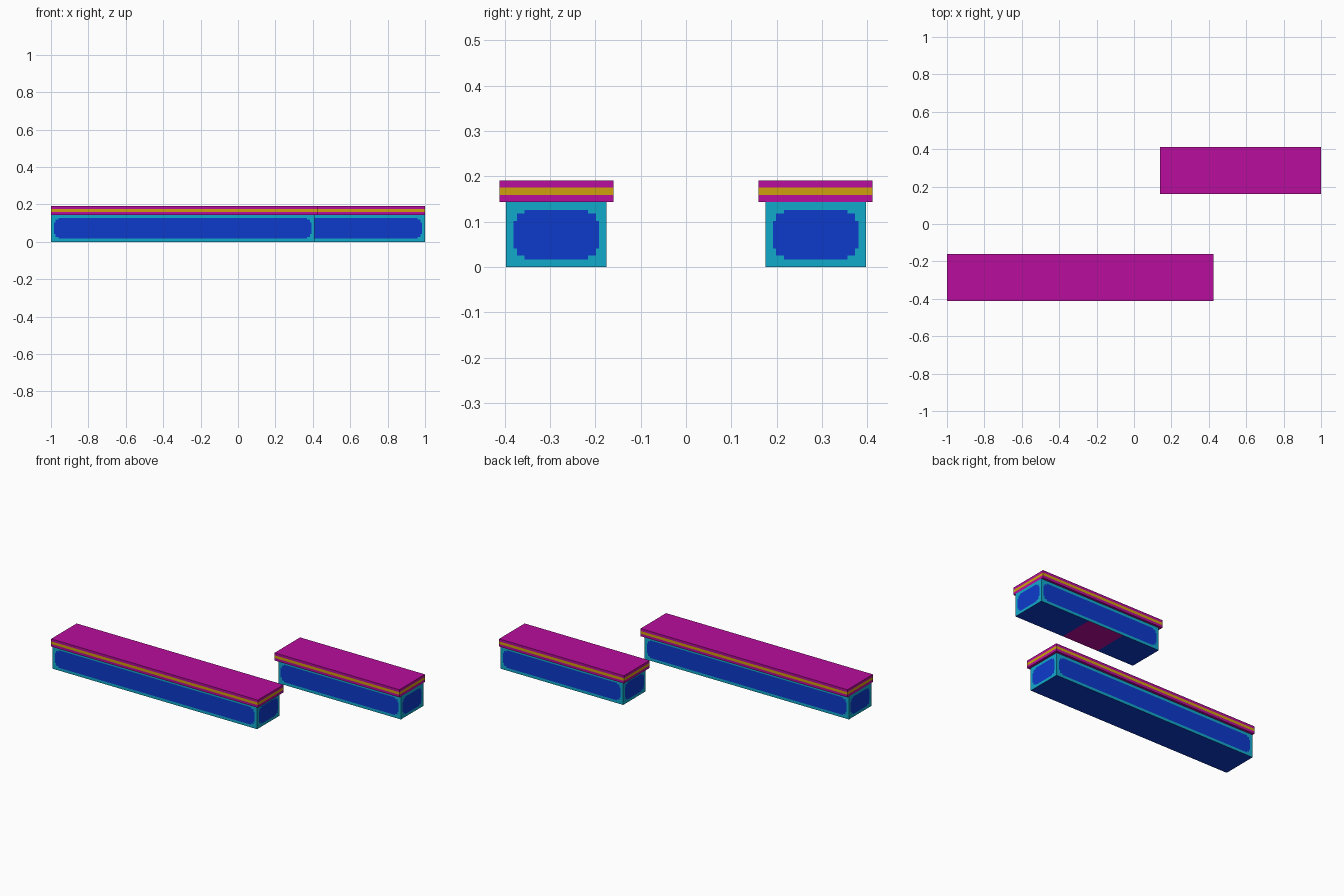
import bpy, bmesh
from mathutils import Vector

if "Cube" in bpy.data.objects:
    bpy.data.objects.remove(bpy.data.objects["Cube"])


def material(name, rgb):
    m = bpy.data.materials.new(name)
    m.diffuse_color = (*rgb, 1)
    m.use_nodes = True
    m.node_tree.nodes["Principled BSDF"].inputs["Base Color"].default_value = m.diffuse_color
    return m


CYAN = material("cyan frame", (0.006, 0.40, 0.60))
BLUE = material("deep blue panel", (0.004, 0.042, 0.60))
MAGENTA = material("magenta", (0.48, 0.004, 0.34))
GOLD = material("gold band", (0.62, 0.35, 0.004))

LID_Z, TOP_Z = 0.143, 0.191
MARGIN = 0.017
# stepped corner of a panel: (distance along, distance up) from its corner
STEPS = [(0, .024), (.007, .024), (.007, .008), (.024, .008), (.024, 0)]


def finish(bm, name, mats):
    bmesh.ops.remove_doubles(bm, verts=bm.verts, dist=1e-5)
    bmesh.ops.recalc_face_normals(bm, faces=bm.faces)
    me = bpy.data.meshes.new(name)
    bm.to_mesh(me)
    bm.free()
    for m in mats:
        me.materials.append(m)
    ob = bpy.data.objects.new(name, me)
    bpy.context.collection.objects.link(ob)


def panelled_side(bm, a, b, h):
    """Upright rectangle from a to b with a flush step-cornered panel."""
    a, b = Vector((*a, 0)), Vector((*b, 0))
    w, along = (b - a).length, (b - a).normalized()

    def vert(u, v):
        return bm.verts.new(a + along * u + Vector((0, 0, v)))

    corners, groups = [], []
    for fu, fv in ((0, 0), (1, 0), (1, 1), (0, 1)):
        corners.append(vert(fu * w, fv * h))
        pts = [(MARGIN + s, MARGIN + t) for s, t in STEPS]
        if fu != fv:
            pts.reverse()
        groups.append([vert(w - s if fu else s, h - t if fv else t) for s, t in pts])
    bm.faces.new([v for g in groups for v in g]).material_index = 1
    for i in range(4):
        j = (i + 1) % 4
        for p, q in zip(groups[i], groups[i][1:]):
            bm.faces.new((corners[i], q, p))
        bm.faces.new((corners[i], corners[j], groups[j][0], groups[i][-1]))


def body(name, x0, x1, y0, y1, patch=None):
    bm = bmesh.new()
    c = [(x0, y0), (x1, y0), (x1, y1), (x0, y1)]
    for i in range(4):
        panelled_side(bm, c[i], c[(i + 1) % 4], LID_Z)
    # underside, split where it carries a magenta patch
    cuts = [x0, *(patch or ()), x1]
    for i, (s, e) in enumerate(zip(cuts, cuts[1:])):
        f = bm.faces.new([bm.verts.new((x, y, 0)) for x, y in
                          ((s, y0), (s, y1), (e, y1), (e, y0))])
        f.material_index = 2 if i == 1 else 1
    bm.faces.new([bm.verts.new((x, y, LID_Z)) for x, y in c])
    finish(bm, name, (CYAN, BLUE, MAGENTA))


def lid(name, x0, x1, y0, y1):
    bm = bmesh.new()
    rings = [[bm.verts.new((x, y, z)) for x, y in
              ((x0, y0), (x1, y0), (x1, y1), (x0, y1))]
             for z in (LID_Z, 0.159, 0.1755, TOP_Z)]
    for k in range(3):
        for i in range(4):
            j = (i + 1) % 4
            f = bm.faces.new((rings[k][i], rings[k][j], rings[k + 1][j], rings[k + 1][i]))
            f.material_index = int(k == 1)
    bm.faces.new(rings[0][::-1])
    bm.faces.new(rings[-1])
    finish(bm, name, (MAGENTA, GOLD))


# long counter at the front, flush at its left end
body("long_counter_body", -1, 0.41, -0.397, -0.175)
lid("long_counter_top", -1, 0.425, -0.411, -0.16)
# short counter at the back, flush at its right end
body("short_counter_body", 0.155, 1, 0.175, 0.397, patch=(0.41, 0.66))
lid("short_counter_top", 0.14, 1, 0.16, 0.411)
